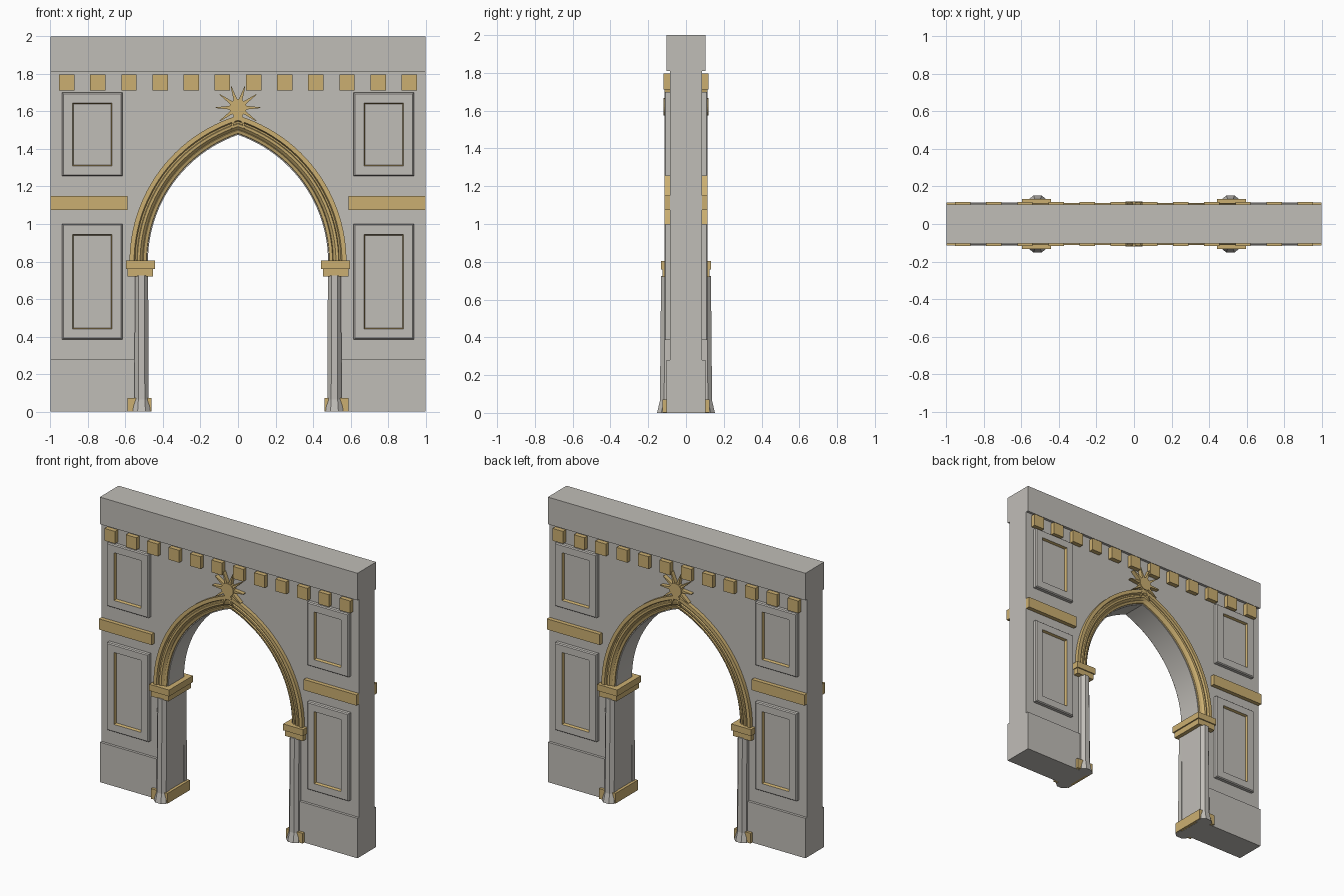
import bpy, bmesh, math

if "Cube" in bpy.data.objects:
    bpy.data.objects.remove(bpy.data.objects["Cube"])

def material(name, rgb):
    m = bpy.data.materials.new(name)
    m.diffuse_color = (*rgb, 1)
    m.use_nodes = True
    m.node_tree.nodes["Principled BSDF"].inputs["Base Color"].default_value = m.diffuse_color
    return m

STONE = material("grey stone", (0.53, 0.51, 0.475))
GOLD = material("gold trim", (0.60, 0.43, 0.165))

WALL_Y = 0.086                    # half depth of the main wall
JAMB, SPRING, RISE = 0.48, 0.8, 0.675
RADIUS = (JAMB ** 2 + RISE ** 2) / (2 * JAMB)
CENTRE = JAMB - RADIUS            # arc centre of the right half of the arch
STEPS = 24

def finish(name, bm, mats, smooth=False):
    bmesh.ops.recalc_face_normals(bm, faces=bm.faces)
    me = bpy.data.meshes.new(name)
    bm.to_mesh(me)
    bm.free()
    for m in mats:
        me.materials.append(m)
    ob = bpy.data.objects.new(name, me)
    bpy.context.collection.objects.link(ob)
    if smooth:
        bpy.ops.object.select_all(action='DESELECT')
        ob.select_set(True)
        bpy.context.view_layer.objects.active = ob
        bpy.ops.object.shade_smooth_by_angle(angle=math.radians(30))
    return ob

def add_box(bm, x0, x1, y0, y1, z0, z1):
    v = [bm.verts.new((x, y, z)) for x in (x0, x1) for y in (y0, y1) for z in (z0, z1)]
    for f in ((0, 1, 3, 2), (4, 6, 7, 5), (0, 4, 5, 1), (2, 3, 7, 6), (0, 2, 6, 4), (1, 5, 7, 3)):
        bm.faces.new([v[i] for i in f])

def boxes(name, mat, specs):
    bm = bmesh.new()
    for s in specs:
        add_box(bm, *s)
    return finish(name, bm, [mat])

def loft(bm, rings, closed=True, caps=True):
    """Skin rows of points; returns the face rows."""
    rows = [[bm.verts.new(p) for p in r] for r in rings]
    n = len(rows[0])
    out = []
    for a, b in zip(rows, rows[1:]):
        out.append([bm.faces.new((a[i], a[(i + 1) % n], b[(i + 1) % n], b[i]))
                    for i in range(n if closed else n - 1)])
    if caps:
        bm.faces.new(rows[0])
        bm.faces.new(rows[-1])
    return out

def arch_half(offset):
    """Right half of the pointed arch from springing to apex, as (x, z)."""
    r = RADIUS + offset
    end = math.acos(-CENTRE / r)
    return [(CENTRE + r * math.cos(end * i / STEPS), SPRING + r * math.sin(end * i / STEPS))
            for i in range(STEPS + 1)]

def arch(offset):
    half = arch_half(offset)
    return half + [(-x, z) for x, z in reversed(half[:-1])]

# wall with pointed opening
bm = bmesh.new()
outline = [(-1, 0.28), (-1, 1.81), (1, 1.81), (1, 0.28), (JAMB, 0.28)] + arch(0) + [(-JAMB, 0.28)]
face = bm.faces.new([bm.verts.new((x, -WALL_Y, z)) for x, z in outline])
new = bmesh.ops.extrude_face_region(bm, geom=[face])["geom"]
bmesh.ops.translate(bm, vec=(0, 2 * WALL_Y, 0),
                    verts=[g for g in new if isinstance(g, bmesh.types.BMVert)])
finish("wall", bm, [STONE], smooth=True)

# top course and plinths
boxes("top_course", STONE, [(-1, 1, -0.104, 0.104, 1.81, 2)])
boxes("plinths", STONE, [(-1, -JAMB, -0.104, 0.104, 0, 0.28), (JAMB, 1, -0.104, 0.104, 0, 0.28)])

# parts repeated on both faces
for side, sy in (("front", -1), ("back", 1)):
    # row of blocks under the top course
    boxes(side + "_blocks", GOLD,
          [(c - 0.041, c + 0.041, sy * WALL_Y, sy * 0.118, 1.712, 1.798)
           for c in (-0.913 + 0.166 * i for i in range(12))])

    # horizontal bands
    boxes(side + "_bands", GOLD,
          [(min(a, b), max(a, b), sy * WALL_Y, sy * 0.115, 1.075, 1.15)
           for a, b in ((0.59, 1.0), (-0.59, -1.0))])

    # ribbed arch moulding
    profile = [(0.006, WALL_Y), (0.008, 0.094), (0.024, 0.100), (0.028, 0.092),
               (0.042, 0.106), (0.056, 0.108), (0.060, 0.099), (0.068, 0.099),
               (0.074, 0.113), (0.098, 0.113), (0.098, WALL_Y)]
    bm = bmesh.new()
    loft(bm, [[(x, sy * y, z) for x, z in arch(o)] for o, y in profile],
         closed=False, caps=False)
    finish(side + "_arch_moulding", bm, [GOLD], smooth=True)

    # sunburst over the apex
    bm = bmesh.new()
    circle = [(0.046 * math.cos(math.tau * i / 20), 1.62 + 0.046 * math.sin(math.tau * i / 20))
              for i in range(20)]
    loft(bm, [[(x, sy * y, z) for x, z in circle] for y in (WALL_Y, 0.119)])
    for i in range(10):
        a = math.tau * i / 10
        ca, sa = math.cos(a), math.sin(a)
        tri = [(0.03, -0.011), (0.12, -0.002), (0.12, 0.002), (0.03, 0.011)]
        loft(bm, [[(r * ca - t * sa, sy * y, 1.62 + r * sa + t * ca) for r, t in tri]
                  for y in (WALL_Y, 0.115)])
    finish(side + "_sunburst", bm, [GOLD])

    for hand, sx in (("left", -1), ("right", 1)):
        # raised panels with a gold-lined recess
        for level, z0, z1 in (("lower", 0.385, 1.0), ("upper", 1.255, 1.70)):
            bm = bmesh.new()
            rings = []
            for inset, y in ((0, WALL_Y), (0, 0.108), (0.006, 0.115), (0.055, 0.115), (0.060, 0.096)):
                x0, x1 = 0.617 + inset, 0.937 - inset
                rings.append([(sx * x, sy * y, z) for x, z in
                              ((x0, z0 + inset), (x1, z0 + inset), (x1, z1 - inset), (x0, z1 - inset))])
            for f in loft(bm, rings)[-1]:
                f.material_index = 1
            finish(f"{side}_{hand}_{level}_panel", bm, [STONE, GOLD])

        # faceted column with flared foot
        bm = bmesh.new()
        rings = []
        for z, w, d in ((0, 0.047, 0.153), (0.065, 0.038, 0.138), (0.725, 0.035, 0.132)):
            half = [(w, 0.08), (w, d - 0.022), (w * 0.45, d)]
            sect = half + [(-a, b) for a, b in reversed(half)]
            rings.append([(sx * (0.514 + a), sy * b, z) for a, b in sect])
        loft(bm, rings)
        finish(f"{side}_{hand}_column", bm, [STONE])

# capitals and base blocks wrapping the jambs
for hand, sx in (("left", -1), ("right", 1)):
    def span(a, b):
        return sorted((sx * a, sx * b))
    boxes(hand + "_capital", GOLD, [(*span(0.452, 0.59), -0.124, 0.124, 0.72, 0.76),
                                    (*span(0.443, 0.597), -0.132, 0.132, 0.76, 0.805)])
    boxes(hand + "_base_block", GOLD, [(*span(0.46, 0.588), -0.124, 0.124, 0.001, 0.072)])
